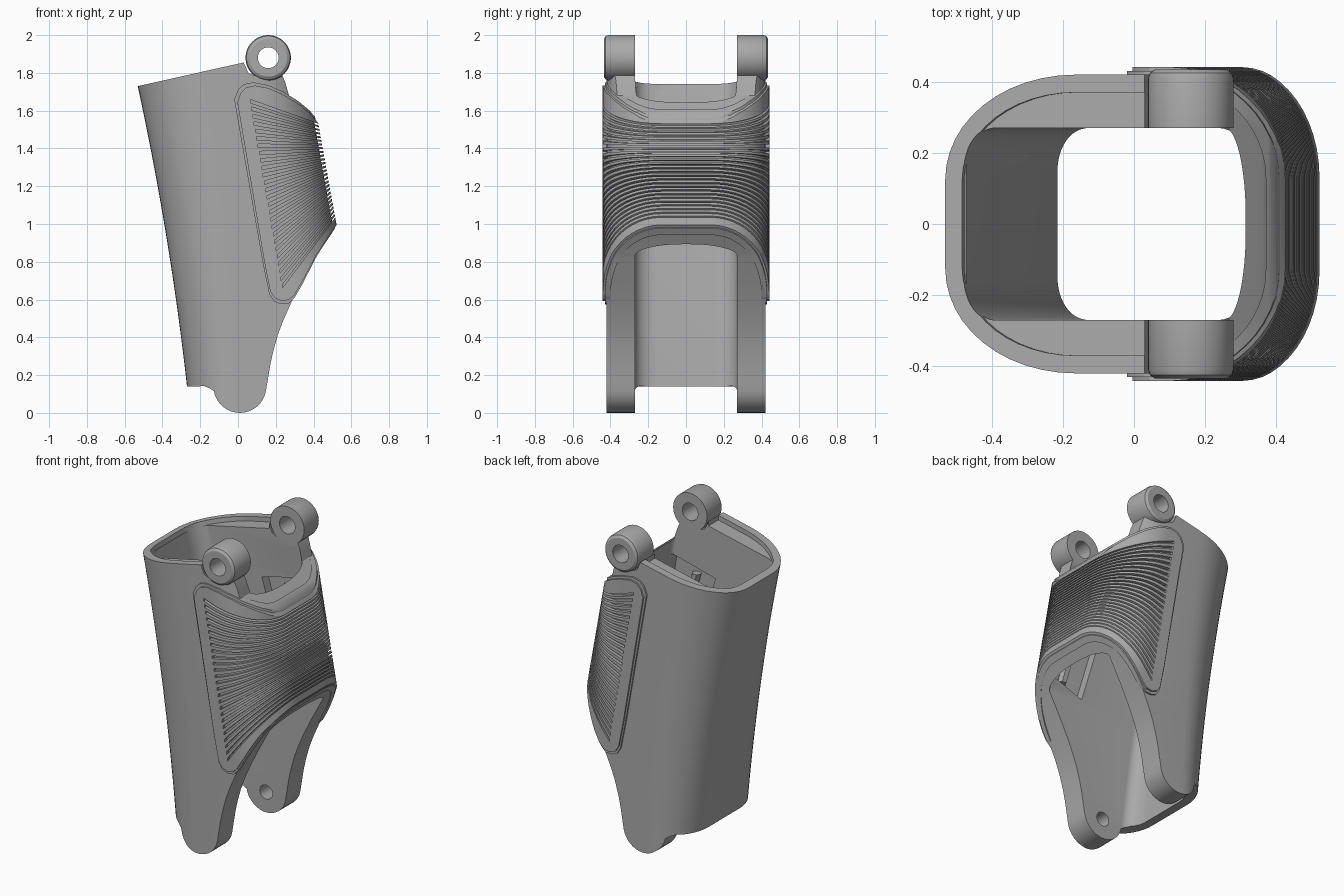
import bpy, bmesh, math

cube = bpy.data.objects.get("Cube")
if cube:
    bpy.data.objects.remove(cube)

grey = bpy.data.materials.new("plain_grey")
grey.use_nodes = True
GREY = (0.4, 0.4, 0.4, 1)
grey.diffuse_color = GREY
grey.node_tree.nodes["Principled BSDF"].inputs["Base Color"].default_value = GREY


def finish(bm, name):
    bmesh.ops.recalc_face_normals(bm, faces=bm.faces)
    me = bpy.data.meshes.new(name)
    bm.to_mesh(me)
    bm.free()
    me.materials.append(grey)
    ob = bpy.data.objects.new(name, me)
    bpy.context.collection.objects.link(ob)
    return ob


def skin(name, rings, closed=False):
    """Join equal rings of points into a solid."""
    bm = bmesh.new()
    vs = [[bm.verts.new(p) for p in r] for r in rings]
    n = len(vs[0])
    pairs = list(zip(vs, vs[1:])) + ([(vs[-1], vs[0])] if closed else [])
    for a, b in pairs:
        for i in range(n):
            j = (i + 1) % n
            bm.faces.new((a[i], a[j], b[j], b[i]))
    if not closed:
        bm.faces.new(vs[0][::-1])
        bm.faces.new(vs[-1])
    return finish(bm, name)


def prism(name, polys, y0=-0.7, y1=0.7):
    """Extrude one or more side outlines along y."""
    bm = bmesh.new()
    for poly in polys:
        face = bm.faces.new([bm.verts.new((x, y0, z)) for x, z in poly])
        out = bmesh.ops.extrude_face_region(bm, geom=[face])
        moved = [v for v in out["geom"] if isinstance(v, bmesh.types.BMVert)]
        bmesh.ops.translate(bm, verts=moved, vec=(0, y1 - y0, 0))
    return finish(bm, name)


def lathe(name, profile, x, z, steps=48):
    """Revolve (radius, y) points about an axis along y."""
    rings = []
    for k in range(steps):
        a = math.tau * k / steps
        rings.append([(x + r * math.cos(a), y, z + r * math.sin(a)) for r, y in profile])
    return skin(name, rings, closed=True)


def cut(ob, tool, mode="DIFFERENCE"):
    mod = ob.modifiers.new("cut", "BOOLEAN")
    mod.object, mod.operation, mod.solver = tool, mode, "EXACT"
    bpy.context.view_layer.objects.active = ob
    bpy.ops.object.modifier_apply(modifier=mod.name)
    bpy.data.objects.remove(tool)


def back_x(z):
    return -0.27 - 0.14 * (z - 0.14) - 0.033 * (z - 0.14) * (z - 1)


def front_x(z):
    return 0.5 - 0.18 * (z - 1)


def section(x0, x1, h, back, front, z, steps=12):
    """Rounded rectangle with elliptical corners."""
    pts = []
    for q, (sx, sy) in enumerate([(1, 1), (-1, 1), (-1, -1), (1, -1)]):
        rx, ry = front if sx > 0 else back
        cx = x1 - rx if sx > 0 else x0 + rx
        for k in range(steps + 1):
            a = math.pi / 2 * (q + k / steps)
            pts.append((cx + rx * math.cos(a), sy * (h - ry) + ry * math.sin(a), z))
    return pts


LEVELS = [-0.1 + 2.2 * i / 24 for i in range(25)]


def outer(name, o):
    return skin(name, [section(back_x(z) - o, front_x(z) + o, 0.42 + o,
                               (0.24 + 0.08 * z + o, 0.26 + 0.02 * z + o),
                               (0.26 + o, 0.29 + o), z) for z in LEVELS])


def cavity(name):
    return skin(name, [section(back_x(z) + 0.055, front_x(z) - 0.07, 0.27,
                               (0.085, 0.12), (0.05, 0.25), z) for z in LEVELS])


# Sleeve body: rounded loft trimmed to its side outline
lug = [(0.01 + 0.14 * math.cos(math.radians(a)), 0.14 + 0.14 * math.sin(math.radians(a)))
       for a in range(-10, -171, -10)]
outline = [(-0.7, 1.692), (-0.7, 0.13), (-0.22, 0.14), (-0.18, 0.142), (-0.15, 0.13)]
outline += lug[::-1]
outline += [(0.155, 0.16), (0.17, 0.25), (0.185, 0.32), (0.21, 0.41), (0.24, 0.49),
            (0.28, 0.58), (0.33, 0.68), (0.41, 0.83), (0.51, 0.99), (0.54, 1.1),
            (0.47, 1.49), (0.415, 1.54), (0.36, 1.605), (0.27, 1.68), (0.25, 1.75),
            (0.23, 1.8), (0.16, 1.79), (0.09, 1.785), (0.055, 1.8), (0.03, 1.855)]
body = outer("sleeve_body", 0)
cut(body, prism("outline", [outline]), "INTERSECT")
cut(body, cavity("cavity"))

# Shallow step inside the rim
step = outer("rim_step", -0.05)
cut(step, prism("rim_zone", [[(-0.8, 1.64), (0.03, 1.825), (0.03, 2.05), (-0.8, 2.05)]]),
    "INTERSECT")
cut(body, step)

# Pockets in the side plates and blind pivot holes in the lower lugs
cut(body, prism("pocket", [[(-0.02, 1.5), (0.29, 1.58), (0.39, 0.95), (0.17, 0.87)]],
                -0.33, 0.33))
hole = [(0.01 + 0.045 * math.cos(math.tau * k / 32), 0.13 + 0.045 * math.sin(math.tau * k / 32))
        for k in range(32)]
cut(body, prism("pivot_hole", [hole], -0.37, 0.37))

# Grip pad: raised shell over the front, with fanned grooves
pad_outline = [(-0.02, 1.66), (0.0, 1.71), (0.03, 1.74), (0.08, 1.75), (0.16, 1.735),
               (0.24, 1.7), (0.32, 1.65), (0.38, 1.6), (0.425, 1.545), (0.47, 1.5),
               (0.56, 1.1), (0.522, 0.99), (0.42, 0.835), (0.34, 0.68), (0.3, 0.61),
               (0.27, 0.58), (0.23, 0.575), (0.19, 0.59), (0.165, 0.63), (0.13, 0.8)]


def pad_layer(name, height, shrink):
    cx, cz = 0.25, 1.18
    ob = outer(name, height)
    inset = [(cx + (x - cx) * shrink if x < cx else x, cz + (z - cz) * (1 + shrink) / 2)
             for x, z in pad_outline]
    cut(ob, prism("pad_zone", [inset]), "INTERSECT")
    cut(ob, outer("pad_core", -0.02))
    return ob


def lerp(a, b, t):
    return a[0] + (b[0] - a[0]) * t, a[1] + (b[1] - a[1]) * t


def groove_set():
    slabs, count = [], 26
    for i in range(count):
        t = i / (count - 1)
        a = lerp((0.065, 1.65), (0.235, 0.67), t)
        b = lerp(lerp((0.4, 1.535), (0.5, 1.02), t), a, -0.18)
        slabs.append([(a[0], a[1] - 0.009), (b[0], b[1] - 0.004),
                      (b[0], b[1] + 0.004), (a[0], a[1] + 0.009)])
    return prism("grooves", slabs)


pad_parts = []
for name, height, shrink in (("grip_pad_border", 0.01, 1.0), ("grip_pad", 0.021, 0.94)):
    pad = pad_layer(name, height, shrink)
    cut(pad, groove_set())
    pad_parts.append(pad)

# Hinge rings and pocket pegs, one per side
ring_profile = [(0.055, 0.27), (0.12, 0.27), (0.12, 0.41), (0.115, 0.425), (0.1, 0.435),
                (0.055, 0.435)]
extras = []
for side, s in (("left", 1), ("right", -1)):
    extras.append(lathe("hinge_ring_" + side, [(r, s * y) for r, y in ring_profile], 0.16, 1.88))
    ends = []
    for x, z in ((0.14, 1.48), (0.29, 0.95)):
        ends.append([(x + 0.03 * math.cos(math.tau * k / 6),
                      s * 0.31 + 0.03 * math.sin(math.tau * k / 6), z) for k in range(6)])
    extras.append(skin("pocket_peg_" + side, ends))

# Smooth the curved faces, keep edges crisp
bpy.ops.object.select_all(action="DESELECT")
for ob in [body] + pad_parts + extras:
    ob.select_set(True)
    bpy.context.view_layer.objects.active = ob
bpy.ops.object.shade_smooth_by_angle(angle=math.radians(30))
